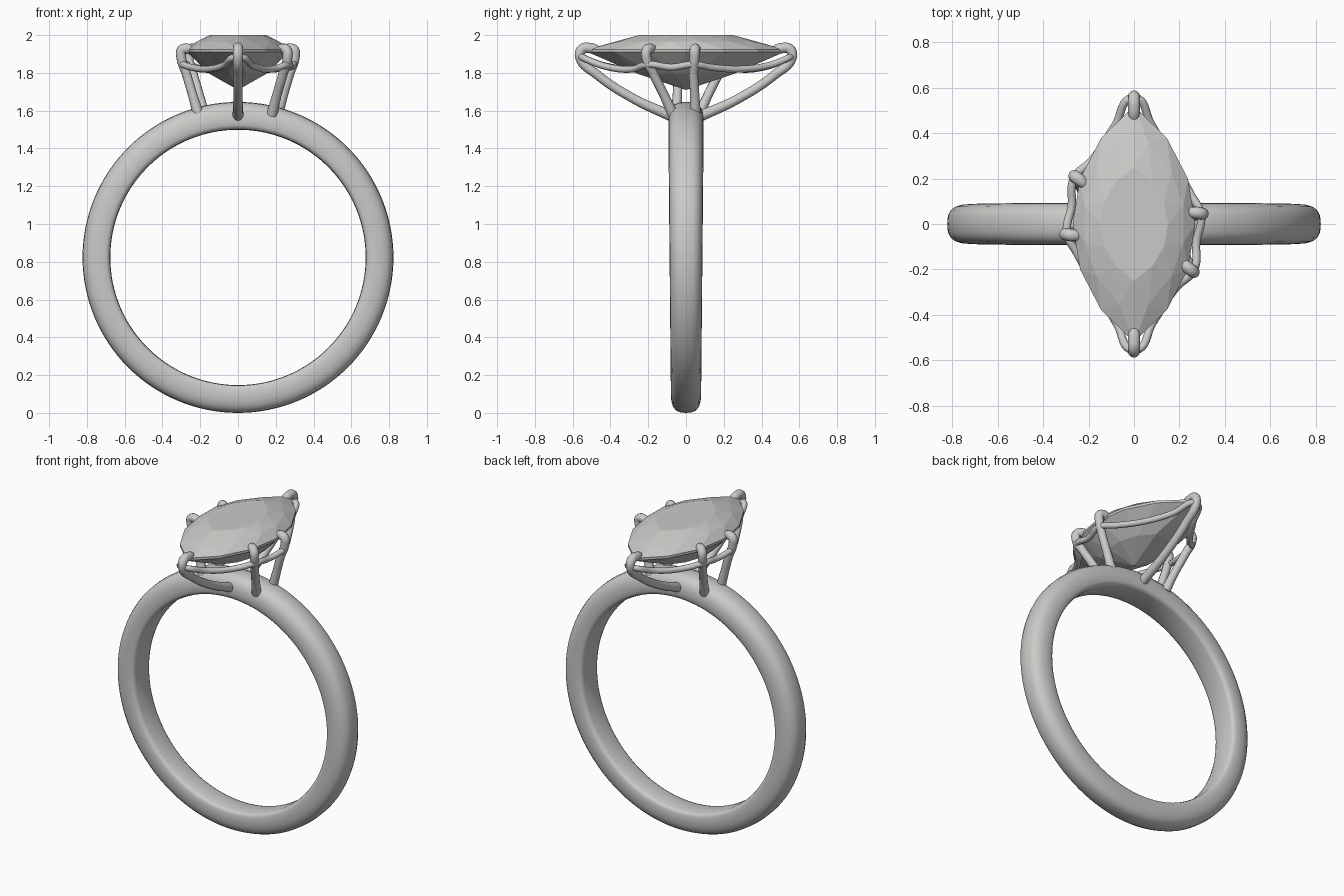
import bpy, bmesh, math
from mathutils import Vector

cube = bpy.data.objects.get("Cube")
if cube:
    bpy.data.objects.remove(cube, do_unlink=True)

# Single metal-grey colour
grey = bpy.data.materials.new("pale_grey")
grey.use_nodes = True
colour = (0.6, 0.592, 0.575, 1)
grey.diffuse_color = colour
grey.node_tree.nodes["Principled BSDF"].inputs["Base Color"].default_value = colour


def select_only(obj):
    bpy.ops.object.select_all(action='DESELECT')
    obj.select_set(True)
    bpy.context.view_layer.objects.active = obj


def add_object(name, data):
    obj = bpy.data.objects.new(name, data)
    bpy.context.collection.objects.link(obj)
    data.materials.append(grey)
    return obj


def mesh_object(name, bm):
    bmesh.ops.recalc_face_normals(bm, faces=bm.faces)
    mesh = bpy.data.meshes.new(name)
    bm.to_mesh(mesh)
    bm.free()
    return add_object(name, mesh)


def tube(name, points, thickness, cyclic=False, tapers=None):
    """Round wire running smoothly through the points, as a mesh."""
    curve = bpy.data.curves.new(name, 'CURVE')
    curve.dimensions = '3D'
    curve.bevel_depth = thickness
    curve.bevel_resolution = 4
    curve.resolution_u = 8
    curve.use_fill_caps = True
    spline = curve.splines.new('BEZIER')
    spline.bezier_points.add(len(points) - 1)
    spline.use_cyclic_u = cyclic
    for i, (bp, co) in enumerate(zip(spline.bezier_points, points)):
        bp.co = co
        bp.handle_left_type = bp.handle_right_type = 'AUTO'
        bp.radius = tapers[i] if tapers else 1
    obj = add_object(name, curve)
    select_only(obj)
    bpy.ops.object.convert(target='MESH')
    bpy.ops.object.shade_smooth_by_angle(angle=math.radians(50))
    return obj


def half_turn(points):
    return [(-x, -y, z) for x, y, z in points]


# Band: rounded profile (share of half width, radius) swept round, wider at the top
CENTRE = 0.823
half = [(0, .823), (.4, .82), (.66, .81), (.86, .79), (.97, .76),
        (1, .73), (.98, .7), (.9, .684), (.7, .678), (0, .676)]
profile = half + [(-w, r) for w, r in reversed(half[1:-1])]
bm = bmesh.new()
STEPS = 128
loops = []
for i in range(STEPS):
    a = 2 * math.pi * i / STEPS
    width = 0.087 + 0.007 * math.cos(a)
    loops.append([bm.verts.new((r * math.sin(a), w * width, CENTRE + r * math.cos(a)))
                  for w, r in profile])
n = len(profile)
for i in range(STEPS):
    here, there = loops[i], loops[(i + 1) % STEPS]
    for j in range(n):
        k = (j + 1) % n
        bm.faces.new((here[j], here[k], there[k], there[j]))
band = mesh_object("band", bm)
select_only(band)
bpy.ops.object.shade_smooth_by_angle(angle=math.radians(50))


# Stone: pointed-oval rings wrapped in a faceted hull
def pointed_oval(half_x, half_y, z, offset=0.0, per_side=6):
    radius = (half_x ** 2 + half_y ** 2) / (2 * half_x)
    sweep = math.asin(half_y / radius)
    points = []
    for side in (1, -1):
        for i in range(per_side):
            a = sweep * (1 - 2 * (i + offset) / per_side)
            x = radius * math.cos(a) - radius + half_x
            points.append(Vector((side * x, side * radius * math.sin(a), z)))
    return points


bm = bmesh.new()
stone_points = (pointed_oval(.15, .25, 2.0)
                + pointed_oval(.225, .4, 1.966, 0.5)
                + pointed_oval(.27, .52, 1.925)
                + pointed_oval(.27, .52, 1.91)
                + pointed_oval(.155, .29, 1.795, 0.5)
                + [Vector((0, 0, 1.71))])
for p in stone_points:
    bm.verts.new(p)
bmesh.ops.convex_hull(bm, input=bm.verts)
bmesh.ops.dissolve_limit(bm, angle_limit=0.01, verts=bm.verts, edges=bm.edges)
mesh_object("stone", bm)

# Prongs: foot on the band, up the leg, hooked over the stone edge
prongs = {
    "end_prong": [(0, .075, 1.57), (0, .28, 1.665), (0, .47, 1.79), (0, .56, 1.88),
                  (0, .55, 1.925), (0, .5, 1.93), (0, .46, 1.915), (0, .45, 1.91)],
    "middle_prong": [(.21, .05, 1.58), (.245, .045, 1.7), (.275, .04, 1.8), (.3, .045, 1.88),
                     (.297, .046, 1.92), (.27, .05, 1.928), (.245, .052, 1.92), (.237, .053, 1.915)],
    "corner_prong": [(.18, -.07, 1.58), (.205, -.115, 1.68), (.24, -.175, 1.8), (.262, -.21, 1.88),
                     (.257, -.207, 1.92), (.235, -.19, 1.928), (.212, -.172, 1.92), (.205, -.167, 1.917)],
}
tapers = [1.1, .95, .95, 1, 1.05, 1.05, .9, .35]
for name, path in prongs.items():
    tube(name + "_a", path, 0.026, tapers=tapers)
    tube(name + "_b", half_turn(path), 0.026, tapers=tapers)

# Wavy wire linking the prongs beneath the stone edge
rail = [(0, .555, 1.885), (.075, .44, 1.84), (.16, .29, 1.82), (.25, .13, 1.83),
        (.295, .04, 1.845), (.275, -.08, 1.83), (.265, -.2, 1.845),
        (.185, -.28, 1.82), (.085, -.43, 1.835)]
tube("gallery_wire", rail + half_turn(rail), 0.018, cyclic=True)
